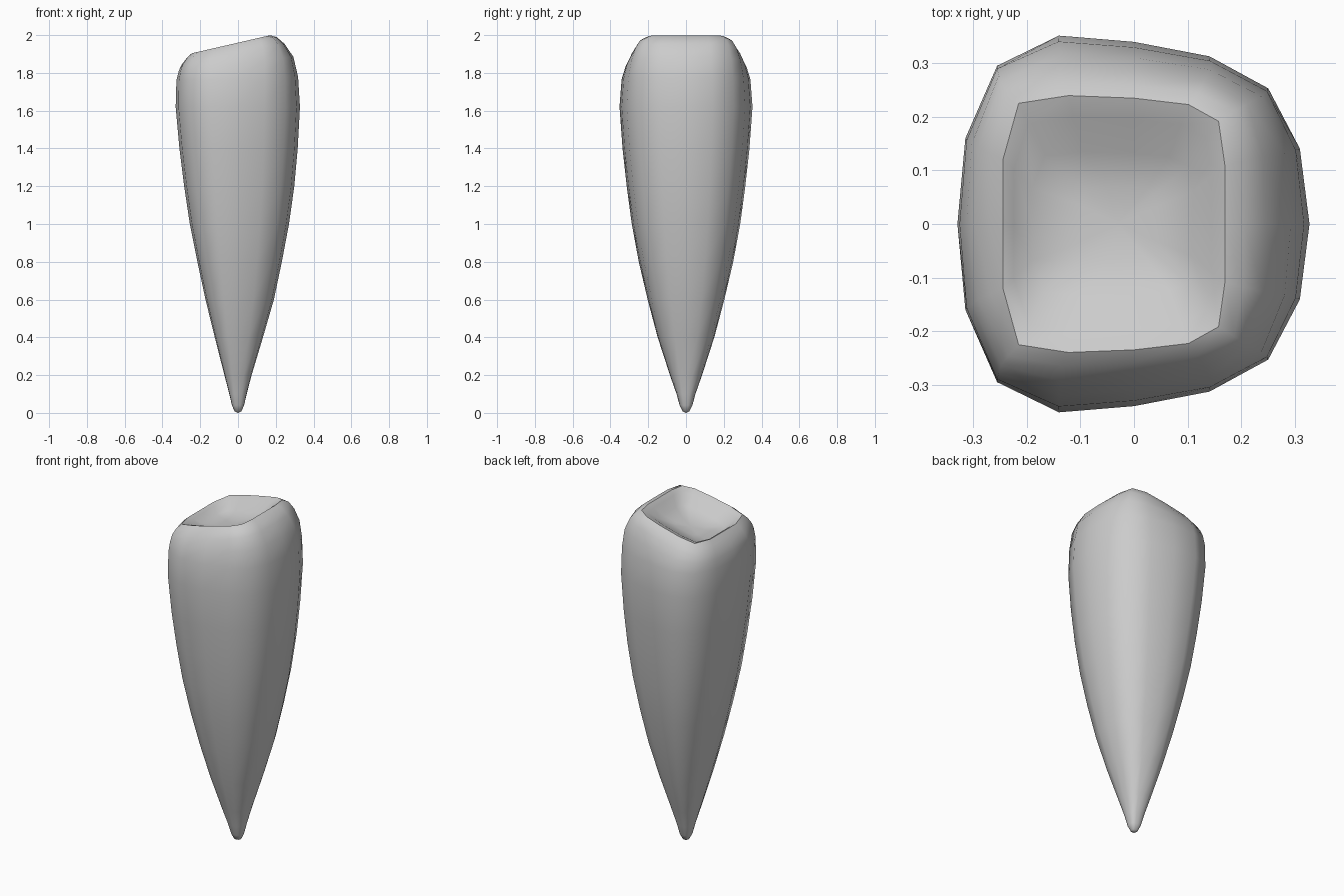
import bpy, bmesh, math

if "Cube" in bpy.data.objects:
    bpy.data.objects.remove(bpy.data.objects["Cube"])

# Half outlines (unit scale, mirrored in y): round body and squarer rim
BODY = [(1, 0), (.945, .4), (.765, .72), (.43, .89), (0, .967),
        (-.425, 1), (-.775, .84), (-.955, .455), (-1, 0)]
RIM = [(1, 0), (1, .45), (.93, .8), (.6, .93), (0, .98),
       (-.5, 1), (-.88, .94), (-1, .5), (-1, 0)]

# z, left width, right width, depth, slope along x, squareness
RINGS = [
    (.008, .018, .018, .018, 0, 0), (.04, .032, .032, .034, 0, 0),
    (.10, .046, .046, .05, 0, 0), (.2, .072, .072, .085, 0, 0),
    (.4, .123, .132, .15, 0, 0), (.6, .172, .19, .203, 0, 0),
    (.8, .215, .232, .25, 0, 0), (1.0, .255, .27, .287, 0, 0),
    (1.2, .285, .298, .314, 0, 0), (1.4, .31, .316, .336, 0, 0),
    (1.62, .33, .328, .352, 0, 0), (1.77, .326, .318, .341, .03, .1),
    (1.85, .313, .293, .32, .12, .3), (1.905, .297, .246, .293, .2, .6),
    (1.942, .27, .205, .265, .23, .9), (1.96, .245, .17, .24, .23, 1),
    # basin walls and floor
    (1.945, .225, .145, .2, .23, 1), (1.905, .19, .11, .135, .23, 1),
    (1.885, .1, .04, .07, .23, 1),
]


def ring_points(z, left, right, depth, slope, square):
    half = []
    for (bx, by), (rx, ry) in zip(BODY, RIM):
        x = bx + (rx - bx) * square
        y = (by + (ry - by) * square) * depth
        x *= right if x > 0 else left
        half.append((x, y, z + slope * x))
    return half + [(x, -y, h) for x, y, h in half[-2:0:-1]]


# Tooth: lofted body with tip and shallow sloping basin on top
bm = bmesh.new()
loops = [[bm.verts.new(p) for p in ring_points(*r)] for r in RINGS]
for a, b in zip(loops, loops[1:]):
    n = len(a)
    for i in range(n):
        j = (i + 1) % n
        bm.faces.new((a[i], a[j], b[j], b[i]))
for loop, centre in ((loops[0], (0, 0, 0)), (loops[-1], (-.03, 0, 1.875))):
    v = bm.verts.new(centre)
    for i in range(len(loop)):
        bm.faces.new((loop[i], loop[(i + 1) % len(loop)], v))
bmesh.ops.recalc_face_normals(bm, faces=bm.faces[:])
mesh = bpy.data.meshes.new("tooth")
bm.to_mesh(mesh)
bm.free()
tooth = bpy.data.objects.new("tooth", mesh)
bpy.context.collection.objects.link(tooth)
bpy.context.view_layer.objects.active = tooth
tooth.select_set(True)
bpy.ops.object.shade_smooth_by_angle(angle=math.radians(50))
